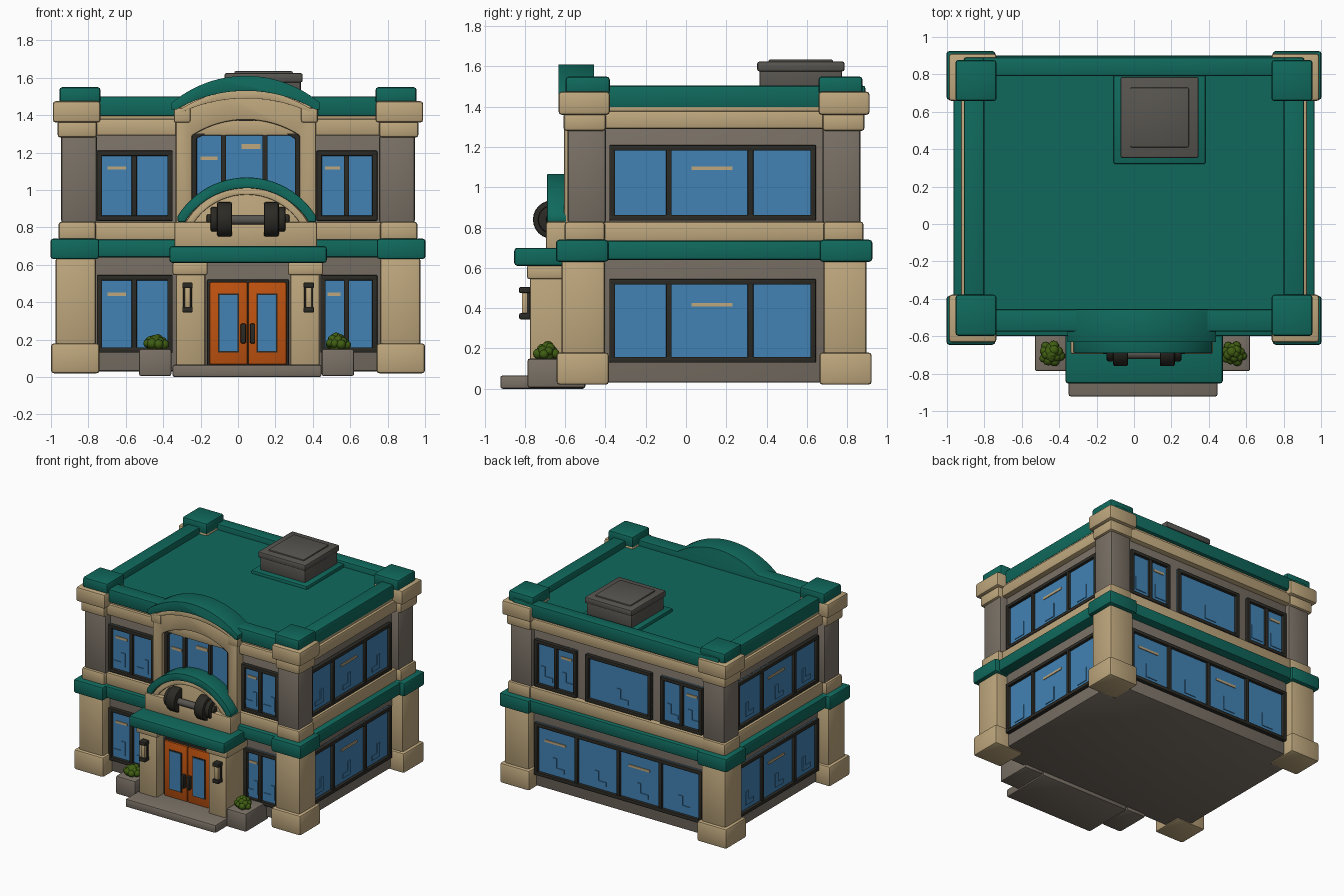
import bpy, bmesh, math, random
from mathutils import Matrix, Vector

if "Cube" in bpy.data.objects:
    bpy.data.objects.remove(bpy.data.objects["Cube"])

random.seed(4)


def material(name, r, g, b):
    m = bpy.data.materials.new(name)
    m.diffuse_color = (r, g, b, 1)
    m.use_nodes = True
    m.node_tree.nodes["Principled BSDF"].inputs["Base Color"].default_value = m.diffuse_color
    return m


TEAL = material("teal trim", 0.005, 0.141, 0.108)
TAN = material("tan stone", 0.515, 0.385, 0.205)
STONE = material("grey stone", 0.195, 0.165, 0.133)
GLASS = material("blue glass", 0.054, 0.225, 0.46)
DARK = material("dark metal", 0.024, 0.023, 0.018)
ORANGE = material("orange door", 0.52, 0.085, 0.005)
GREEN = material("leaf green", 0.05, 0.11, 0.006)
GREY = material("roof unit grey", 0.098, 0.091, 0.08)


def finish(name, bm, mat, bevel=0.0):
    bmesh.ops.recalc_face_normals(bm, faces=bm.faces)
    if bevel:
        sharp = [e for e in bm.edges if e.calc_face_angle(0) > 0.6]
        bmesh.ops.bevel(bm, geom=sharp, offset=bevel, segments=2, profile=0.5,
                        affect='EDGES', clamp_overlap=True)
    me = bpy.data.meshes.new(name)
    bm.to_mesh(me)
    bm.free()
    me.materials.append(mat)
    ob = bpy.data.objects.new(name, me)
    bpy.context.collection.objects.link(ob)
    return ob


def boxes(name, mat, items, bevel=0.012):
    """One object of boxes, each (x0, x1, y0, y1, z0, z1)."""
    bm = bmesh.new()
    for b in items:
        size = [abs(b[i + 1] - b[i]) for i in (0, 2, 4)]
        mid = [(b[i + 1] + b[i]) / 2 for i in (0, 2, 4)]
        bmesh.ops.create_cube(bm, size=1, matrix=Matrix.Translation(mid) @ Matrix.Diagonal((*size, 1)))
    return finish(name, bm, mat, bevel)


def arch_line(cx, hw, z0, zs, zt, n=24):
    """Outline from lower left, over a circular arc, to lower right."""
    rise = zt - zs
    r = (hw * hw + rise * rise) / (2 * rise)
    a = math.asin(min(1, hw / r))
    arc = [(cx + r * math.sin(-a + 2 * a * i / n), zt - r + r * math.cos(-a + 2 * a * i / n))
           for i in range(n + 1)]
    ends = [(cx - hw, z0)] if zs - z0 > 0.001 else []
    return ends + arc + ([(cx + hw, z0)] if ends else [])


def arch(name, mat, y0, y1, outer, inner=None, bevel=0.01):
    pts = arch_line(*outer) + (arch_line(*inner)[::-1] if inner else [])
    bm = bmesh.new()
    face = bm.faces.new([bm.verts.new((x, y0, z)) for x, z in pts])
    res = bmesh.ops.extrude_face_region(bm, geom=[face])
    bmesh.ops.translate(bm, vec=(0, y1 - y0, 0),
                        verts=[v for v in res["geom"] if isinstance(v, bmesh.types.BMVert)])
    return finish(name, bm, mat, bevel)


def cylinder_x(bm, x0, x1, y, z, r, n=24):
    m = Matrix.Translation(((x0 + x1) / 2, y, z)) @ Matrix.Rotation(math.pi / 2, 4, 'Y')
    bmesh.ops.create_cone(bm, cap_ends=True, segments=n, radius1=r, radius2=r,
                          depth=abs(x1 - x0), matrix=m)


# --- main walls ---
WX, YF, YB = 0.88, -0.53, 0.83
boxes("walls", STONE, [(-WX, WX, YF, YB, 0.03, 1.44)])
boxes("floor_band", TAN, [(-0.92, 0.92, -0.57, 0.87, 0.73, 0.83)])
boxes("middle_band", TEAL, [(-0.965, 0.965, -0.6, 0.9, 0.64, 0.735)])
boxes("cornice", TAN, [(-0.925, 0.925, -0.575, 0.875, 1.29, 1.38),
                       (-0.905, 0.905, -0.555, 0.86, 1.37, 1.42)])
boxes("roof", TEAL, [(-0.86, 0.86, -0.5, 0.84, 1.4, 1.455)], 0)
boxes("parapet", TEAL, [(-0.91, -0.8, -0.575, 0.89, 1.395, 1.505), (0.8, 0.91, -0.575, 0.89, 1.395, 1.505),
                        (-0.9, 0.9, -0.575, -0.455, 1.395, 1.5), (-0.9, 0.9, 0.79, 0.89, 1.395, 1.5)])

# --- corner piers: distance in from the +-1 / y-edge extents, inner reach, heights ---
LAYERS = [("pier_base", TAN, 0.0, 0.26, 0.02, 0.18), ("lower_pier", TAN, 0.025, 0.24, 0.16, 0.64),
          ("band_corner", TEAL, -0.003, 0.258, 0.63, 0.74), ("pier_sill", TAN, 0.04, 0.24, 0.73, 0.83),
          ("upper_pier", STONE, 0.055, 0.245, 0.82, 1.3), ("pier_neck", TAN, 0.035, 0.245, 1.28, 1.37),
          ("pier_cap", TAN, 0.01, 0.265, 1.36, 1.475), ("roof_corner", TEAL, 0.045, 0.265, 1.46, 1.55)]
for name, mat, a, b, z0, z1 in LAYERS:
    boxes(name, mat, [(s * (1 - a), s * (1 - b), y0, y1, z0, z1) for s in (-1, 1)
                      for y0, y1 in ((-0.643 + a, -0.643 + b), (0.922 - b, 0.922 - a))], 0.016)

# --- windows: frame bars, glass plate, light strips ---
FACES = {"front": lambda a, d: (a, YF - d), "back": lambda a, d: (a, YB + d),
         "right": lambda a, d: (WX + d, a), "left": lambda a, d: (-WX - d, a)}


def window(side, a0, a1, z0, z1, mullions):
    def part(p0, p1, d0, d1, q0, q1):
        (x0, y0), (x1, y1) = FACES[side](p0, d0), FACES[side](p1, d1)
        return (x0, x1, y0, y1, q0, q1)
    t = 0.028
    bars = [part(a0, a1, -0.01, 0.03, z, z + t) for z in (z0, z1 - t)]
    bars += [part(a, a + t, -0.01, 0.03, z0, z1) for a in (a0, a1 - t)]
    bars += [part(m - t / 2, m + t / 2, -0.01, 0.027, z0, z1) for m in mullions]
    boxes(side + "_window_frame", DARK, bars, 0.005)
    boxes(side + "_window_glass", GLASS, [part(a0, a1, -0.002, 0.007, z0, z1)], 0)
    edges = [a0] + list(mullions) + [a1]
    strips, shapes = [], []
    for i, (l, r) in enumerate(zip(edges, edges[1:])):
        w, h = r - l, z1 - z0
        zz = z1 - h * (0.27 + 0.06 * (i % 2))
        if i % 2 == (0 if len(edges) == 3 else 1):
            strips.append(part(l + w * 0.28, r - w * 0.22, 0.006, 0.013, zz, zz + 0.018))
        # silhouettes of equipment raised on the glass
        c = l + w * 0.45
        shapes.append(part(c - 0.05, c + 0.05, 0.006, 0.013, z0 + 0.06, z0 + 0.095))
        shapes.append(part(c + 0.015, c + 0.05, 0.006, 0.013, z0 + 0.06, z0 + 0.17))
    boxes(side + "_window_lights", TAN, strips, 0)
    boxes(side + "_window_silhouettes", GLASS, shapes, 0)


for z0, z1, rx in ((0.835, 1.21, 0.42), (0.13, 0.545, 0.44)):
    window("front", -0.755, -0.35, z0, z1, [-0.555])
    window("front", rx, 0.745, z0, z1, [0.58])
    for side in ("right", "left"):
        window(side, -0.38, 0.645, z0, z1, [-0.085, 0.32])
window("back", -0.74, 0.74, 0.13, 0.545, [-0.37, 0, 0.37])
window("back", -0.74, -0.37, 0.835, 1.21, [-0.555])
window("back", -0.29, 0.29, 0.835, 1.21, [])
window("back", 0.37, 0.74, 0.835, 1.21, [0.555])

# --- upper centre bay with arched window ---
CX = 0.042
arch("bay_surround", TAN, -0.605, -0.48, (CX, 0.375, 0.74, 1.43, 1.54), (CX, 0.287, 0.74, 1.29, 1.375))
boxes("bay_capitals", TAN, [(CX - 0.385, CX - 0.295, -0.615, -0.5, 1.36, 1.44),
                            (CX + 0.295, CX + 0.385, -0.615, -0.5, 1.36, 1.44)])
arch("bay_moulding", TAN, -0.618, -0.56, (CX, 0.365, 1.42, 1.421, 1.535), (CX, 0.33, 1.42, 1.421, 1.49), 0.004)
arch("bay_roof_arch", TEAL, -0.632, -0.456, (CX, 0.397, 1.43, 1.465, 1.61), (CX, 0.37, 1.43, 1.431, 1.53))
arch("bay_roof_back", TEAL, -0.51, -0.456, (CX, 0.39, 1.4, 1.46, 1.6))
arch("bay_window_frame", DARK, -0.575, -0.52, (CX, 0.29, 0.8, 1.29, 1.375), (CX, 0.262, 0.8, 1.275, 1.348), 0.004)
arch("bay_window_glass", GLASS, -0.548, -0.52, (CX, 0.28, 0.8, 1.28, 1.36), None, 0)
boxes("bay_window_mullions", DARK, [(m - 0.014, m + 0.014, -0.57, -0.54, 0.8, 1.34) for m in (-0.078, 0.145)], 0.004)
boxes("bay_window_lights", TAN, [(-0.2, -0.11, -0.555, -0.546, 1.16, 1.18), (0.02, 0.12, -0.555, -0.546, 1.22, 1.245)], 0)

# --- entrance pediment ---
boxes("pediment_base", TAN, [(-0.34, 0.422, -0.695, -0.53, 0.69, 0.83)])
arch("pediment", TAN, -0.66, -0.55, (CX + 0.005, 0.335, 0.72, 0.83, 1.03))
arch("pediment_rim", TAN, -0.678, -0.6, (CX + 0.005, 0.325, 0.82, 0.83, 1.015), (CX + 0.005, 0.28, 0.82, 0.83, 0.975), 0.005)
arch("pediment_arch", TEAL, -0.69, -0.55, (CX + 0.005, 0.37, 0.83, 0.86, 1.067), (CX + 0.005, 0.325, 0.83, 0.84, 1.01))

# --- dumbbell emblem ---
DX, DY, DZ = 0.053, -0.665, 0.84
bm = bmesh.new()
for s in (-1, 1):
    cylinder_x(bm, DX + s * 0.085, DX + s * 0.165, DY, DZ, 0.095)
    cylinder_x(bm, DX + s * 0.16, DX + s * 0.2, DY, DZ, 0.07)
    cylinder_x(bm, DX + s * 0.19, DX + s * 0.222, DY, DZ, 0.03)
finish("dumbbell_weights", bm, DARK, 0.01)
bm = bmesh.new()
cylinder_x(bm, DX - 0.1, DX + 0.1, DY - 0.03, DZ, 0.026)
finish("dumbbell_bar", bm, GREY)

# --- entrance porch ---
boxes("entrance_step", STONE, [(-0.35, 0.447, -0.922, -0.5, 0, 0.066)])
boxes("canopy", TEAL, [(-0.367, 0.475, -0.853, -0.55, 0.61, 0.7)], 0.016)
boxes("porch_pillars", TAN, [(-0.332, -0.175, -0.775, -0.5, 0.05, 0.62), (0.28, 0.437, -0.775, -0.5, 0.05, 0.62)])
boxes("porch_capitals", TAN, [(-0.35, -0.162, -0.79, -0.5, 0.545, 0.615), (0.267, 0.455, -0.79, -0.5, 0.545, 0.615)])
boxes("door_surround", STONE, [(-0.18, 0.285, -0.69, -0.5, 0.05, 0.62)], 0)
boxes("door_frame", DARK, [(-0.165, 0.272, -0.7, -0.66, 0.06, 0.522)], 0.008)
boxes("door_leaves", ORANGE, [(-0.152, 0.051, -0.715, -0.68, 0.066, 0.507), (0.055, 0.258, -0.715, -0.68, 0.066, 0.507)], 0.008)
boxes("door_glass_frames", DARK, [(x - 0.056, x + 0.056, -0.718, -0.7, 0.13, 0.447) for x in (-0.05, 0.156)], 0)
boxes("door_glass", GLASS, [(x - 0.048, x + 0.048, -0.722, -0.7, 0.138, 0.439) for x in (-0.05, 0.156)], 0)
boxes("door_handles", DARK, [(x - 0.014, x + 0.014, -0.745, -0.71, 0.18, 0.285) for x in (0.028, 0.078)], 0.006)

# --- wall lamps ---
for x in (-0.27, 0.378):
    boxes("wall_lamp_caps", DARK, [(x - 0.028, x + 0.028, -0.828, -0.77, z, z + 0.03) for z in (0.345, 0.475)]
          + [(x - 0.024, x + 0.024, -0.79, -0.77, 0.36, 0.49)], 0.006)
    boxes("wall_lamp_light", TAN, [(x - 0.016, x + 0.016, -0.815, -0.785, 0.37, 0.48)], 0.006)

# --- planters with bushes ---
for x in (-0.443, 0.534):
    boxes("planter", STONE, [(x - 0.087, x + 0.087, -0.787, -0.5, 0.005, 0.15)])
    bm = bmesh.new()
    for i in range(15):
        ang = i * 2.4
        d = 0.05 * math.sqrt((i + 0.3) / 14)
        p = Vector((x + d * math.cos(ang), -0.695 + d * math.sin(ang), 0.218 - d * 0.9 + random.uniform(-0.01, 0.006)))
        bmesh.ops.create_icosphere(bm, subdivisions=2, radius=random.uniform(0.022, 0.03), matrix=Matrix.Translation(p))
    bmesh.ops.create_icosphere(bm, subdivisions=2, radius=0.05, matrix=Matrix.Translation((x, -0.695, 0.175)))
    finish("bush", bm, GREEN)

# --- rooftop unit ---
boxes("unit_pad", TEAL, [(-0.11, 0.383, 0.32, 0.8, 1.43, 1.48)])
boxes("unit_body", GREY, [(-0.062, 0.336, 0.365, 0.775, 1.46, 1.6)])
boxes("unit_lid", GREY, [(-0.073, 0.346, 0.353, 0.787, 1.575, 1.625)])
boxes("unit_panel", GREY, [(-0.02, 0.293, 0.41, 0.73, 1.61, 1.635)], 0.008)

# --- smooth shading with crisp edges ---
bpy.ops.object.select_all(action='DESELECT')
for ob in bpy.context.scene.objects:
    ob.select_set(True)
    bpy.context.view_layer.objects.active = ob
bpy.ops.object.shade_smooth_by_angle(angle=math.radians(35))
